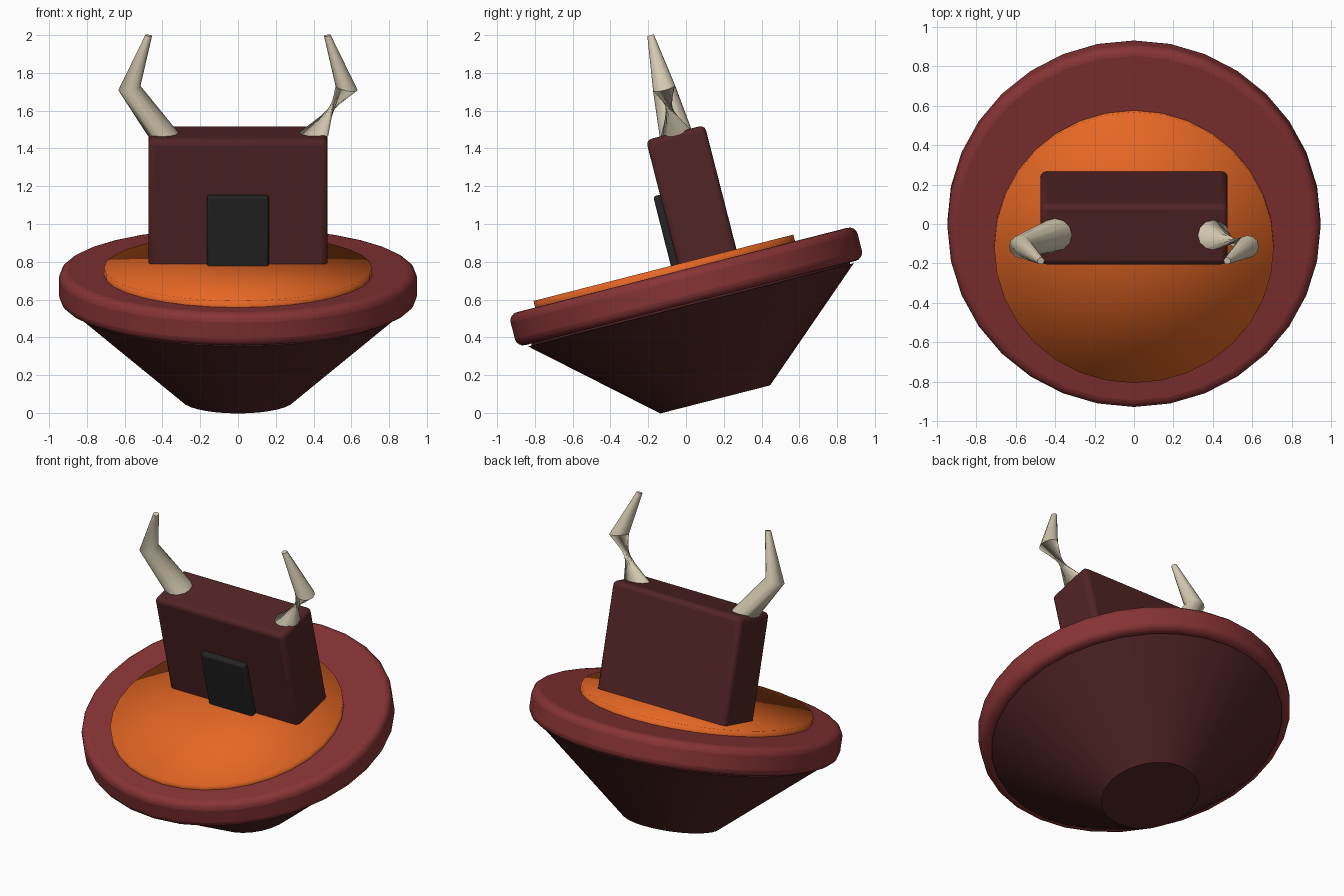
import bpy, bmesh, math
from mathutils import Matrix, Vector

if "Cube" in bpy.data.objects:
    bpy.data.objects.remove(bpy.data.objects["Cube"])

TILT = 0.25      # the whole model leans forward about x
AXIS = 0.167     # centre line of hull and rim, before tilting


def material(name, rgb):
    m = bpy.data.materials.new(name)
    m.diffuse_color = (*rgb, 1)
    m.use_nodes = True
    m.node_tree.nodes["Principled BSDF"].inputs["Base Color"].default_value = m.diffuse_color
    return m


RED = material("rim red", (0.245, 0.034, 0.036))
MAROON = material("dark maroon", (0.085, 0.018, 0.019))
ORANGE = material("orange", (0.78, 0.135, 0.018))
BLACK = material("charcoal", (0.018, 0.018, 0.018))
BONE = material("bone", (0.66, 0.59, 0.44))


def finish(name, bm, mat, bevel=0, segments=3, angle=30):
    """Turn a bmesh into a tilted, shaded object."""
    bmesh.ops.recalc_face_normals(bm, faces=bm.faces)
    me = bpy.data.meshes.new(name)
    bm.to_mesh(me)
    bm.free()
    me.materials.append(mat)
    ob = bpy.data.objects.new(name, me)
    bpy.context.collection.objects.link(ob)
    ob.rotation_euler.x = TILT
    if bevel:
        mod = ob.modifiers.new("bevel", 'BEVEL')
        mod.width, mod.segments = bevel, segments
        mod.limit_method = 'ANGLE'
    bpy.ops.object.select_all(action='DESELECT')
    ob.select_set(True)
    bpy.context.view_layer.objects.active = ob
    if angle >= 180:
        bpy.ops.object.shade_smooth()
    else:
        bpy.ops.object.shade_smooth_by_angle(angle=math.radians(angle))
    return ob


def disc(name, y, z0, z1, r0, r1, mat, fan=False, **kw):
    bm = bmesh.new()
    bmesh.ops.create_cone(bm, cap_ends=True, cap_tris=fan, segments=32,
                          radius1=r0, radius2=r1, depth=z1 - z0,
                          matrix=Matrix.Translation((0, y, (z0 + z1) / 2)))
    return finish(name, bm, mat, **kw)


def block(name, lo, hi, mat, **kw):
    lo, hi = Vector(lo), Vector(hi)
    bm = bmesh.new()
    bmesh.ops.create_cube(bm, size=1, matrix=Matrix.Translation((lo + hi) / 2)
                          @ Matrix.Diagonal((*(hi - lo), 1)))
    return finish(name, bm, mat, **kw)


def horn(name, side, twist, n=12):
    """Loft of three rings; twist turns the lowest ring."""
    # x, z, radius, lean, turn
    rings = [(0.39, 1.435, 0.088, 0, twist),
             (0.575, 1.695, 0.06, 0.2, 0),
             (0.473, 1.982, 0.018, -0.15, 0)]
    bm = bmesh.new()
    loops = []
    for x, z, r, lean, turn in rings:
        place = (Matrix.Translation((side * x, 0.313, z))
                 @ Matrix.Rotation(side * lean, 4, 'Y'))
        loops.append([bm.verts.new(place @ Vector((
            r * math.cos(2 * math.pi * i / n + turn),
            r * math.sin(2 * math.pi * i / n + turn), 0))) for i in range(n)])
    for a, b in zip(loops, loops[1:]):
        for i in range(n):
            j = (i + 1) % n
            bm.faces.new((a[i], a[j], b[j], b[i]))
    bm.faces.new(loops[0][::-1])
    bm.faces.new(loops[-1])
    return finish(name, bm, BONE, angle=60)


# Hull and disc
disc("hull", AXIS, 0.031, 0.548, 0.30, 0.89, MAROON)
disc("hull_collar", AXIS, 0.54, 0.60, 0.87, 0.87, MAROON)
disc("rim", AXIS, 0.558, 0.738, 0.948, 0.948, RED, bevel=0.045, segments=4)
# Softly shaded inner plate, set toward the front
disc("deck_plate", 0.074, 0.70, 0.774, 0.71, 0.71, ORANGE, fan=True, angle=180)

# Cabin and its door
block("cabin", (-0.475, 0.152, 0.70), (0.475, 0.473, 1.452), MAROON, bevel=0.03)
block("door", (-0.163, 0.115, 0.72), (0.163, 0.20, 1.153), BLACK, bevel=0.015)

# Horns: the right one is wrung at its base
horn("left_horn", -1, 0)
horn("right_horn", 1, math.radians(150))
